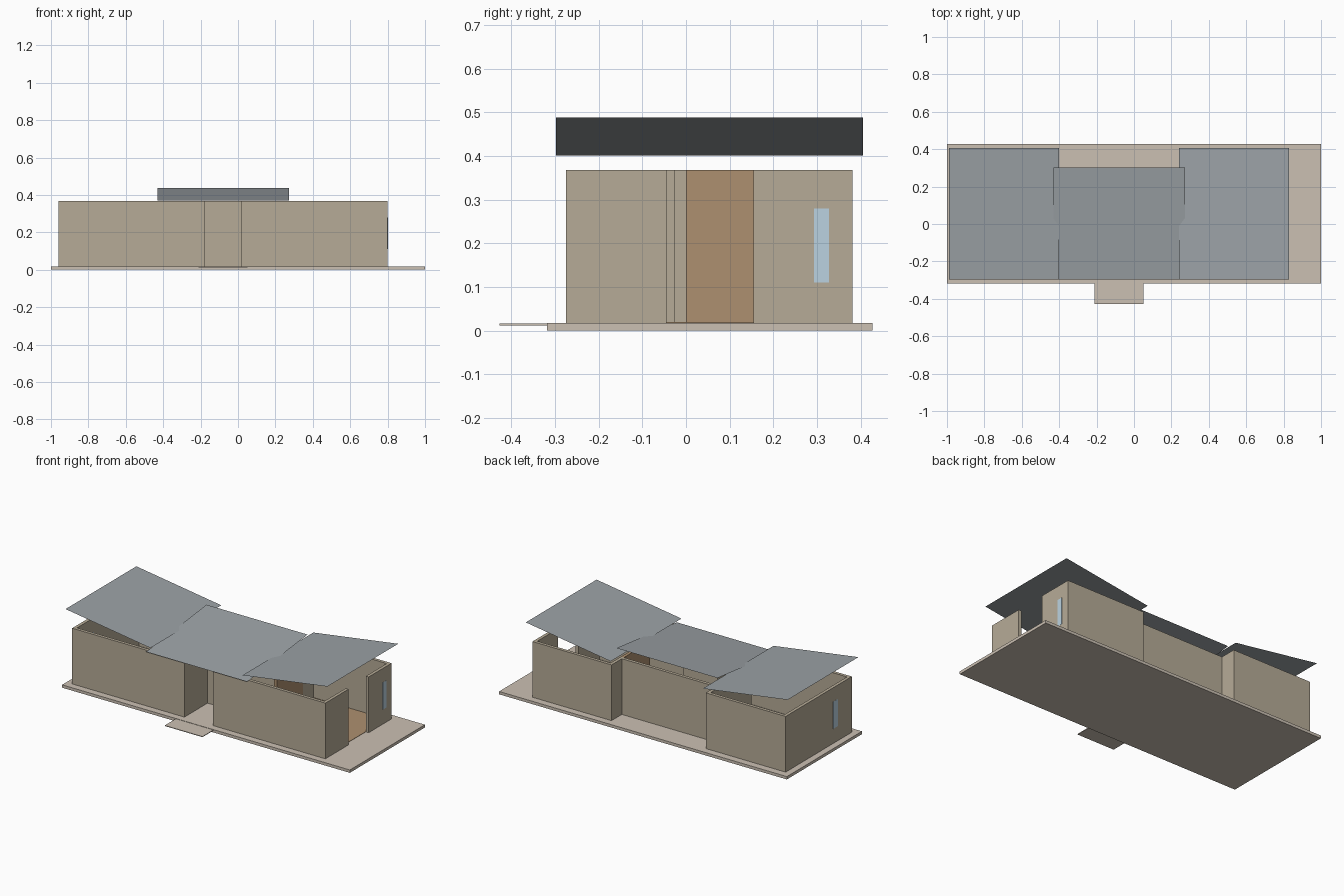
import bpy, bmesh
from mathutils import Vector

if "Cube" in bpy.data.objects:
    bpy.data.objects.remove(bpy.data.objects["Cube"])


def mat(name, rgb):
    m = bpy.data.materials.new(name)
    m.diffuse_color = (*rgb, 1)
    m.use_nodes = True
    m.node_tree.nodes["Principled BSDF"].inputs["Base Color"].default_value = m.diffuse_color
    return m


STONE = mat("pale_stone", (0.60, 0.53, 0.45))
WALL = mat("wall_plaster", (0.47, 0.41, 0.31))
WOOD = mat("wood", (0.42, 0.28, 0.16))
ROOF = mat("roof_metal", (0.33, 0.36, 0.38))
GLASS = mat("window_glass", (0.50, 0.65, 0.75))


def finish(name, bm, material):
    bmesh.ops.recalc_face_normals(bm, faces=bm.faces)
    me = bpy.data.meshes.new(name)
    bm.to_mesh(me)
    bm.free()
    me.materials.append(material)
    ob = bpy.data.objects.new(name, me)
    bpy.context.collection.objects.link(ob)
    return ob


def box(name, x, y, z, material):
    bm = bmesh.new()
    bmesh.ops.create_cube(bm, size=1)
    for v in bm.verts:
        v.co = [r[0] if c < 0 else r[1] for c, r in zip(v.co, (x, y, z))]
    return finish(name, bm, material)


def wall_run(name, pts, thick, z0, z1, material):
    """Wall along a polyline of outer points, thickened to its right with mitres."""
    pts = [Vector(p) for p in pts]
    dirs = [(b - a).normalized() for a, b in zip(pts, pts[1:])]
    norms = [Vector((d.y, -d.x)) for d in dirs]
    bm = bmesh.new()
    rings = []
    for i, p in enumerate(pts):
        if i in (0, len(pts) - 1):
            off = norms[min(i, len(norms) - 1)]
        else:
            off = norms[i - 1] + norms[i]   # right-angle corners only
        q = p + off * thick
        rings.append([bm.verts.new((a.x, a.y, z))
                      for a, z in ((p, z0), (q, z0), (q, z1), (p, z1))])
    for a, b in zip(rings, rings[1:]):
        for k in range(4):
            bm.faces.new((a[k], a[k - 1], b[k - 1], b[k]))
    bm.faces.new(rings[0])
    bm.faces.new(rings[-1])
    return finish(name, bm, material)


def roof_sheet(name, x, y, z_of):
    bm = bmesh.new()
    corners = ((x[0], y[0]), (x[1], y[0]), (x[1], y[1]), (x[0], y[1]))
    bm.faces.new([bm.verts.new((a, b, z_of(a, b))) for a, b in corners])
    return finish(name, bm, ROOF)


# base slab and thin entry step
Z0, Z1, T = 0.018, 0.368, 0.02
box("base_slab", (-1, 1), (-0.318, 0.427), (0, Z0), STONE)
box("entry_step", (-0.21, 0.052), (-0.427, -0.318), (0.012, 0.016), STONE)

# outer walls: recessed entry in front, recessed middle behind, opening on the right
wall_run("outer_walls", [
    (0.80, -0.045), (0.80, -0.275), (0.02, -0.275), (0.02, -0.045),
    (-0.18, -0.045), (-0.18, -0.275), (-0.96, -0.275), (-0.96, 0.382),
    (-0.405, 0.382), (-0.405, 0.28), (0.25, 0.28), (0.25, 0.382),
    (0.80, 0.382), (0.80, 0.155)], T, Z0, Z1, WALL)

# inner partitions and wood floor of the right room
box("left_partition", (-0.425, -0.405), (-0.045, 0.26), (Z0, Z1), WALL)
box("wood_partition", (0.25, 0.27), (0.0, 0.26), (Z0, Z1), WOOD)
box("wood_floor", (0.27, 0.78), (-0.045, 0.36), (Z0, Z0 + 0.002), WOOD)

# slim side windows
box("right_window", (0.779, 0.801), (0.293, 0.328), (0.11, 0.28), GLASS)
box("left_window", (-0.961, -0.939), (-0.135, -0.09), (0.11, 0.28), GLASS)

# thin roof sheets: outer pair rise outwards, middle one rises to the back
LOW, HIGH = 0.402, 0.489
for name, inner, outer in (("left_roof", -0.40, -0.99), ("right_roof", 0.24, 0.83)):
    roof_sheet(name, sorted((inner, outer)), (-0.298, 0.405),
               lambda x, y: LOW + (HIGH - LOW) * (x - inner) / (outer - inner))
roof_sheet("middle_roof", (-0.43, 0.272), (-0.298, 0.302),
           lambda x, y: 0.37 + 0.067 * (y + 0.298) / 0.6)
for ob in bpy.data.objects:
    if ob.name.endswith("roof"):
        for p in ob.data.polygons:
            if p.normal.z < 0:
                p.flip()
